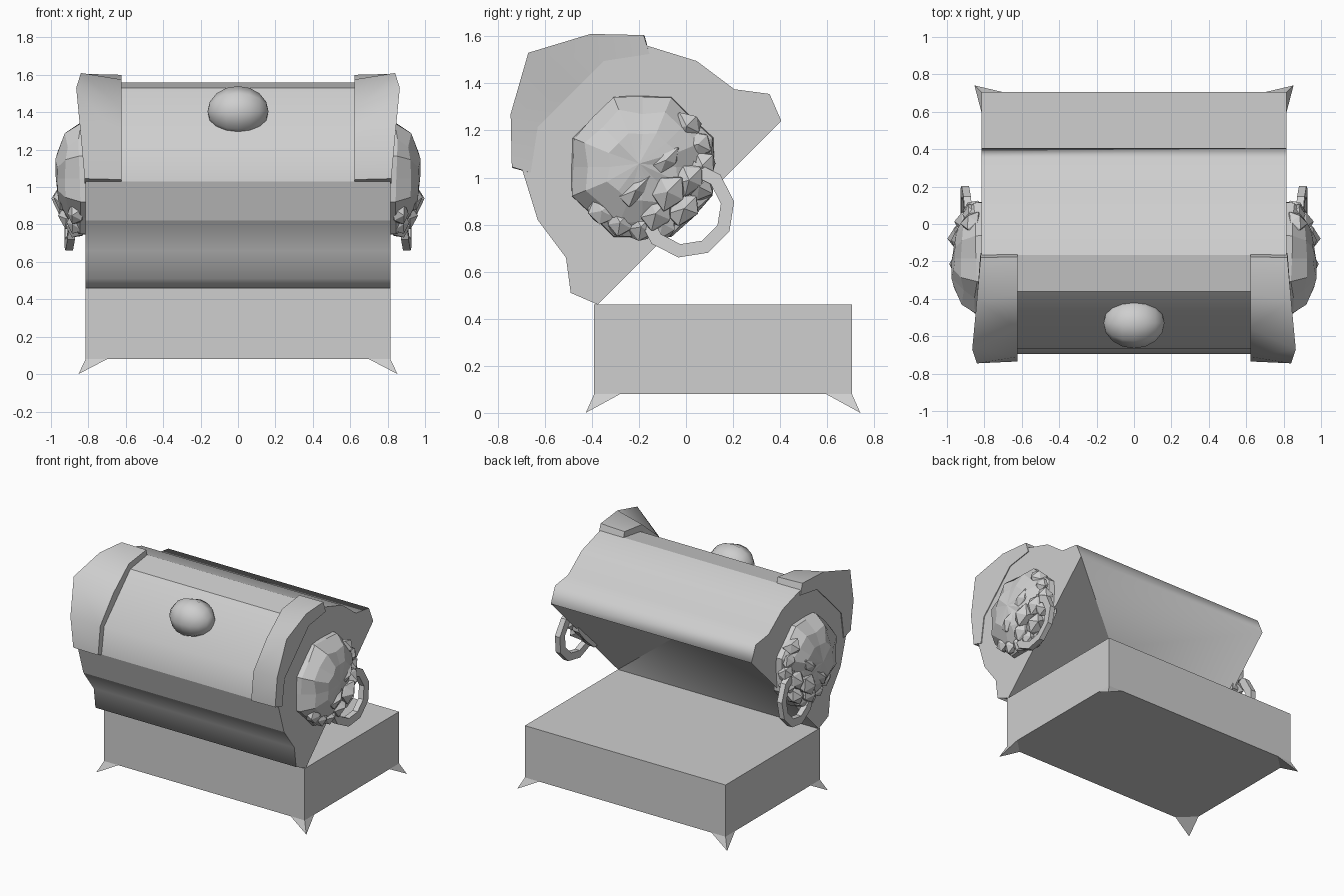
import bpy, bmesh, math, random
from mathutils import Vector, Matrix

old = bpy.data.objects.get("Cube")
if old:
    bpy.data.objects.remove(old)

GREY = (0.62, 0.62, 0.62, 1)
grey = bpy.data.materials.new("plain_grey")
grey.use_nodes = True
grey.diffuse_color = GREY
grey.node_tree.nodes["Principled BSDF"].inputs["Base Color"].default_value = GREY


def finish(name, bm, smooth=None):
    bmesh.ops.recalc_face_normals(bm, faces=bm.faces[:])
    mesh = bpy.data.meshes.new(name)
    bm.to_mesh(mesh)
    bm.free()
    mesh.materials.append(grey)
    obj = bpy.data.objects.new(name, mesh)
    bpy.context.collection.objects.link(obj)
    if smooth:
        bpy.ops.object.select_all(action='DESELECT')
        obj.select_set(True)
        bpy.context.view_layer.objects.active = obj
        bpy.ops.object.shade_smooth_by_angle(angle=math.radians(smooth))


def bridge(bm, a, b, closed=True):
    n = len(a)
    for i in range(n if closed else n - 1):
        j = (i + 1) % n
        bm.faces.new((a[i], a[j], b[j], b[i]))


W, FRONT, BACK, LOW, TOP = 0.815, -0.39, 0.705, 0.08, 0.46


def mirrored(p):
    """Reflect a (y, z) point across the tilted lid's centre line."""
    s = 0.865 - p[0] - p[1]
    return (p[0] + s, p[1] + s)


# Chest body
bm = bmesh.new()
bmesh.ops.create_cube(bm, size=1, matrix=Matrix.Translation((0, (FRONT + BACK) / 2, (LOW + TOP) / 2))
                      @ Matrix.Diagonal((2 * W, BACK - FRONT, TOP - LOW, 1)))
finish("chest_body", bm)

# Pointed corner feet
for side, sx in (("right", -1), ("left", 1)):
    for end, y, sy in (("front", FRONT, -1), ("back", BACK, 1)):
        bm = bmesh.new()
        v = [bm.verts.new(c) for c in ((sx * W, y, LOW), (sx * (W - .115), y, LOW),
                                       (sx * W, y - sy * .11, LOW), (sx * (W + .038), y + sy * .036, 0))]
        for f in ((0, 1, 2), (0, 1, 3), (1, 2, 3), (2, 0, 3)):
            bm.faces.new([v[i] for i in f])
        finish(f"{end}_{side}_foot", bm)

# Raised lid: symmetric profile with a hollow underside, smooth except a few ridges
half = [(-.375, .46), (-.49, .51), (-.51, .66), (-.63, .82), (-.695, 1.03), (-.665, 1.225)]
profile = half + [mirrored(p) for p in reversed(half)]
bm = bmesh.new()
ends = [[bm.verts.new((x, y, z)) for y, z in profile] for x in (-W, W)]
bridge(bm, ends[0], ends[1], closed=False)
caps = [bm.faces.new(e) for e in ends]
apex = bm.verts.new((0, -.235, 1.1))
opening = [ends[0][0], ends[1][0], ends[1][-1], ends[0][-1]]
for i in range(4):
    bm.faces.new((opening[i], opening[(i + 1) % 4], apex))
for f in bm.faces:
    f.smooth = f not in caps
sharp = [e for f in caps for e in f.edges]
sharp += [bm.edges.get((ends[0][i], ends[1][i])) for i in (0, 3, 4, 6, 7)]
sharp += [bm.edges.get((ends[1][i], apex)) for i in (0, -1)]
for e in sharp:
    e.smooth = False
finish("lid", bm)

# Flared bands over the lid ends: outer edge (y, z, x), inner edge (y, z), seat on the lid end (y, z)
band = [((-.74, 1.045, .82), (-.735, 1.04), (-.66, 1.02)),
        ((-.745, 1.27, .84), (-.71, 1.243), (-.63, 1.215)),
        ((-.67, 1.53, .865), (-.56, 1.425), (-.49, 1.355))]
band += [((*mirrored(o[:2]), o[2]), mirrored(i), mirrored(s)) for o, i, s in reversed(band[:2])]
for side, sx in (("right", -1), ("left", 1)):
    bm = bmesh.new()
    rows = []
    for (oy, oz, ox), inner, seat in band:
        rows.append([bm.verts.new((sx * x, y, z)) for x, y, z in
                     ((.622, *inner), (ox, oy, oz), (W + .006, *seat), (.622, *seat))])
    for a, b in zip(rows, rows[1:]):
        bridge(bm, a, b)
    bm.faces.new(rows[0])
    bm.faces.new(rows[-1])
    finish(f"{side}_lid_band", bm, 45)

# Round clasp knob
bm = bmesh.new()
bmesh.ops.create_uvsphere(bm, u_segments=8, v_segments=8, radius=1,
                          matrix=Matrix.Translation((0, -.53, 1.405))
                          @ Matrix.Diagonal((.163, .135, .135, 1)) @ Matrix.Rotation(math.pi / 2, 4, 'Y'))
finish("clasp_knob", bm, 60)


# Sculpted beast heads; in local axes "down" points along the lid's tilt
HY, HZ = -.185, 1.045


def head_point(across, down, x):
    k = math.sqrt(.5)
    return Vector((x, HY + k * (across + down), HZ + k * (across - down)))


def lump(bm, across, down, x, size):
    """Faceted lump of the face, size = (across, down, outward)."""
    made = bmesh.ops.create_icosphere(bm, subdivisions=1, radius=1)["verts"]
    for v in made:
        c = v.co * random.uniform(.85, 1.15)
        v.co = head_point(across + c.x * size[0], down + c.y * size[1], x + c.z * size[2])


def head():
    bm = bmesh.new()
    n = 16
    rings = []
    for radius, x, rough in ((.312, .80, .05), (.305, .85, .06), (.245, .915, .09), (.15, .965, .09)):
        ring = []
        for i in range(n):
            a = math.tau * i / n
            r = radius * (1 + rough * (1 if i % 2 else -1) * random.uniform(.3, 1))
            sunk = .035 * max(0, math.cos(a)) * (x > .9)
            ring.append(bm.verts.new(head_point(r * math.sin(a), r * math.cos(a),
                                                x - sunk + random.uniform(-.012, .012))))
        rings.append(ring)
    for a, b in zip(rings, rings[1:]):
        bridge(bm, a, b)
    tip = bm.verts.new(head_point(0, -.02, .975))
    for i in range(n):
        bm.faces.new((rings[-1][i], rings[-1][(i + 1) % n], tip))
    bm.faces.new(rings[0])
    # muzzle and chin
    lump(bm, 0, .15, .915, (.085, .08, .085))
    lump(bm, 0, .25, .87, (.085, .06, .07))
    for s in (-1, 1):
        lump(bm, s * .09, .05, .925, (.085, .05, .055))   # brow
        lump(bm, s * .10, .18, .895, (.085, .07, .06))    # cheek
        for k in range(4):                                # mane tufts
            a = .45 + .36 * k
            lump(bm, s * .255 * math.sin(a), .255 * math.cos(a), .86, (.065, .065, .06))
    return bm


# Ring handle: ten-sided, square section, hanging from the mouth
def ring_handle():
    bm = bmesh.new()
    n = 10
    loops = []
    for r, t in ((.207, -.02), (.207, .02), (.15, .02), (.15, -.02)):
        loop = []
        for i in range(n):
            a = math.tau * (i + .25) / n
            y, z = r * math.cos(a), r * math.sin(a)
            loop.append(bm.verts.new((.892 + t + .06 * (y - z), y, .865 + z)))
        loops.append(loop)
    for k in range(4):
        bridge(bm, loops[k], loops[(k + 1) % 4])
    return bm


for label, maker in (("beast_head", head), ("ring_handle", ring_handle)):
    for side, sx in (("left", 1), ("right", -1)):
        random.seed(4)
        bm = maker()
        for v in bm.verts:
            v.co.x = sx * min(v.co.x, 1.0)
        finish(f"{side}_{label}", bm)
